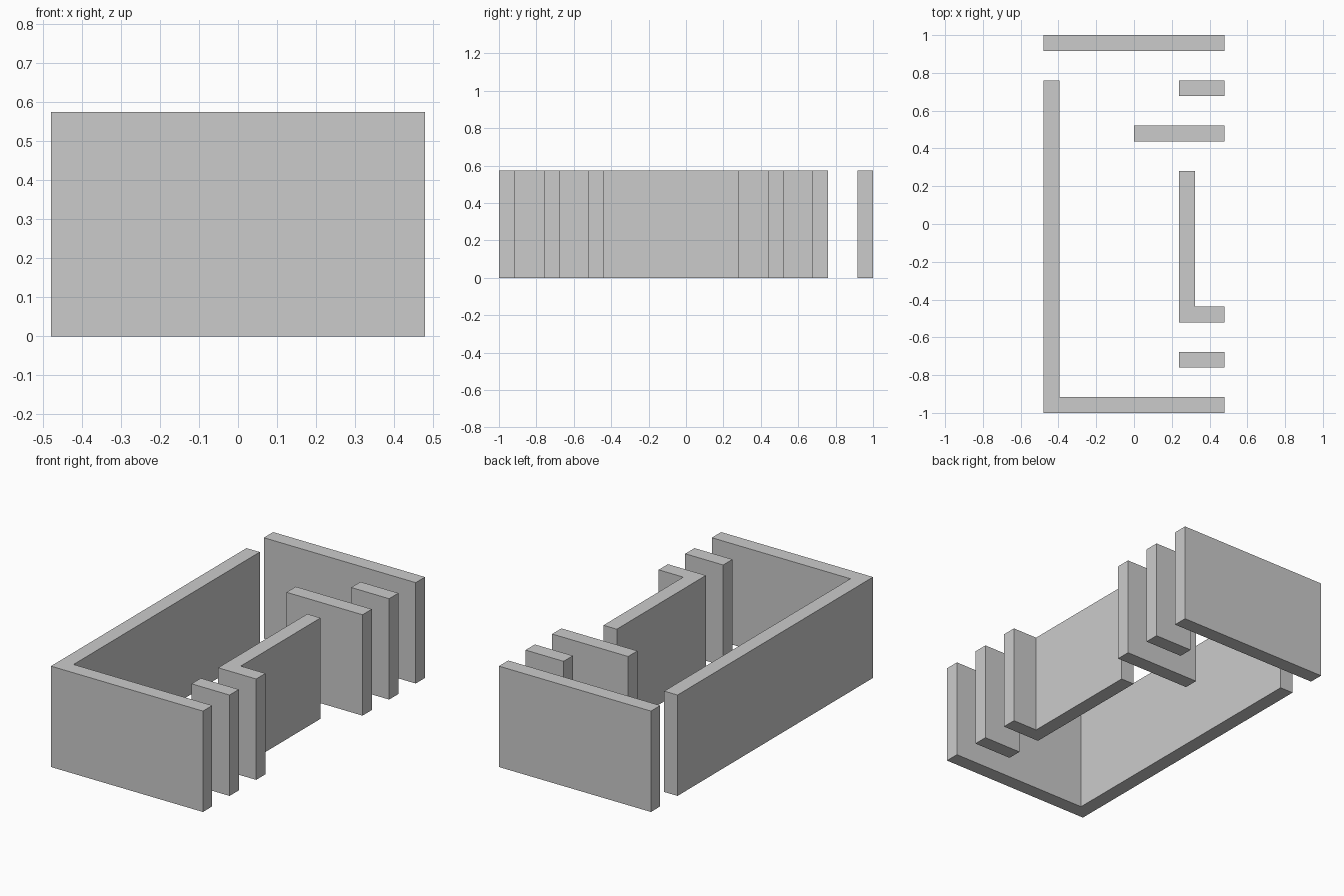
import bpy
import bmesh

if "Cube" in bpy.data.objects:
    bpy.data.objects.remove(bpy.data.objects["Cube"])

# Walls follow a square cell grid, 4 cells wide and 8 deep
P = 2 / 8.35          # cell pitch
T = 0.35              # wall thickness in cells
H = 2.4 * P           # wall height


def prism(name, outline):
    """Extrude a counter-clockwise footprint given in cells from the front-left corner."""
    bm = bmesh.new()
    face = bm.faces.new([bm.verts.new((x * P - 2 * P, y * P - 1, 0)) for x, y in outline])
    top = bmesh.ops.extrude_face_region(bm, geom=[face], use_keep_orig=True)
    verts = [g for g in top["geom"] if isinstance(g, bmesh.types.BMVert)]
    bmesh.ops.translate(bm, verts=verts, vec=(0, 0, H))
    bmesh.ops.recalc_face_normals(bm, faces=bm.faces)
    mesh = bpy.data.meshes.new(name)
    bm.to_mesh(mesh)
    bm.free()
    bpy.context.collection.objects.link(bpy.data.objects.new(name, mesh))


def straight_wall(name, x, y):
    """Wall running from column x to the open right side."""
    prism(name, [(x, y), (4, y), (4, y + T), (x, y + T)])


def corner_wall(name, x, y, end):
    """L-shaped wall: a foot to the right side and a leg running back."""
    prism(name, [(x, y), (4, y), (4, y + T), (x + T, y + T), (x + T, end), (x, end)])


# Outer shell
corner_wall("outer_corner_wall", 0, 0, 7 + T)
straight_wall("back_wall", 0, 8)

# Inner partitions
corner_wall("inner_corner_wall", 3, 2, 5 + T)
straight_wall("front_stub_wall", 3, 1)
straight_wall("middle_partition", 2, 6)
straight_wall("back_stub_wall", 3, 7)
